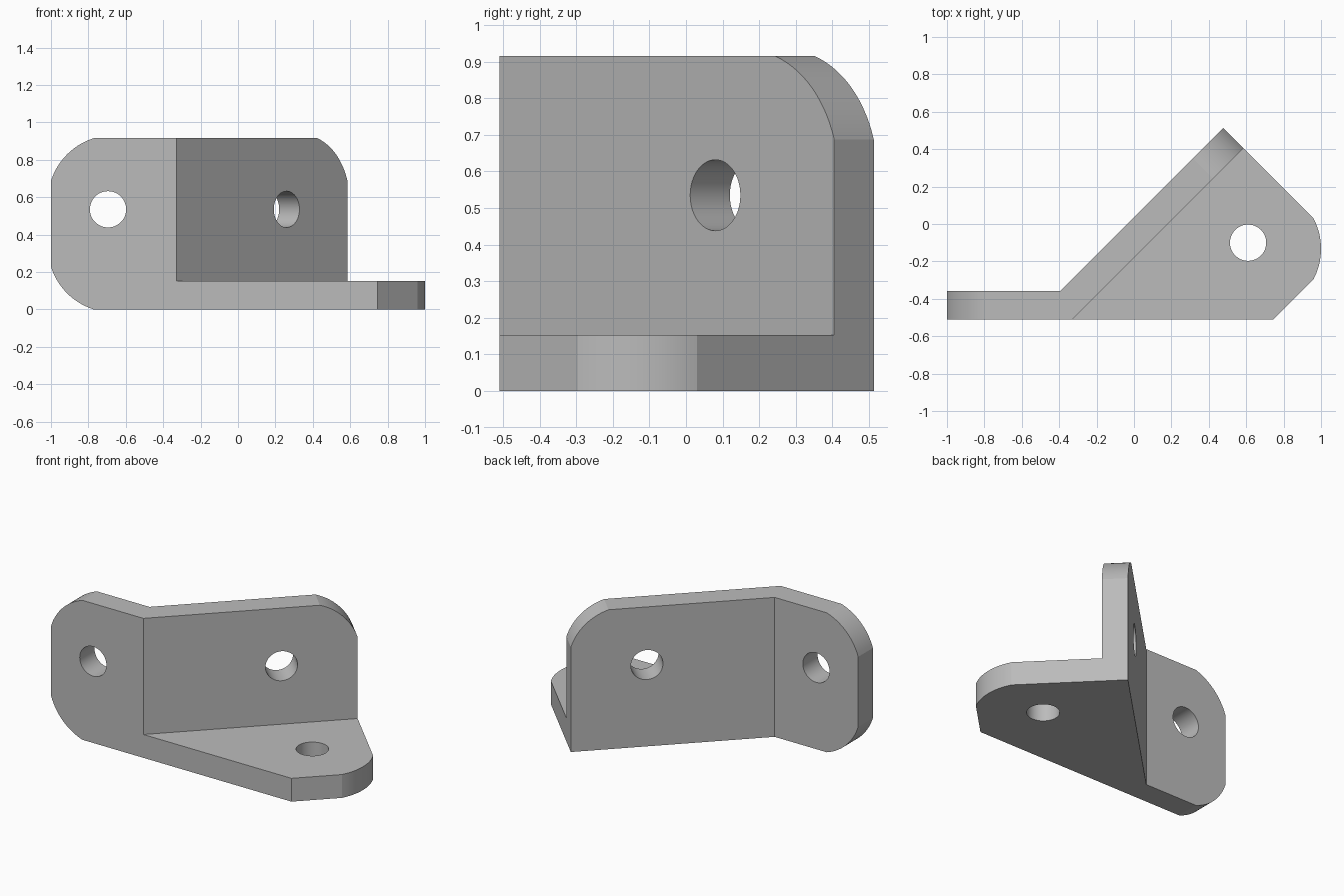
import bpy, bmesh, math
from mathutils import Vector, Matrix

if "Cube" in bpy.data.objects:
    bpy.data.objects.remove(bpy.data.objects["Cube"], do_unlink=True)

THICK, HEIGHT, CLIP = 0.153, 0.915, 0.228
HOLE_Z, HOLE_R = 0.535, 0.097
LENGTH = 0.915 * math.sqrt(2)
X, Y, Z = Vector((1, 0, 0)), Vector((0, 1, 0)), Vector((0, 0, 1))
DIAG = (X + Y).normalized()
BEND = Vector((-0.33, -0.51, 0))      # front corner where the two walls meet

grey = bpy.data.materials.new("plain grey")
grey.use_nodes = True
grey.diffuse_color = (0.5, 0.5, 0.5, 1)
grey.node_tree.nodes["Principled BSDF"].inputs["Base Color"].default_value = (0.5, 0.5, 0.5, 1)


def bulge(p, q, radius=0.35, steps=14):
    """Shallow arc from p to q, bowing to the right of travel."""
    p, q = Vector(p), Vector(q)
    chord = q - p
    left = Vector((-chord.y, chord.x)).normalized()
    half = math.asin(chord.length / 2 / radius)
    centre = (p + q) / 2 + left * radius * math.cos(half)
    return [centre + Matrix.Rotation(2 * half * i / steps, 2) @ (p - centre)
            for i in range(steps + 1)]


def circle(centre, radius, steps=48):
    turn = 2 * math.pi / steps
    return [Vector(centre) + radius * Vector((math.cos(i * turn), math.sin(i * turn)))
            for i in range(steps)]


def slab(name, outline, origin, u, v, thick):
    """Extrude a flat outline backwards from its u, v plane."""
    bm = bmesh.new()
    face = bm.faces.new([bm.verts.new(origin + u * p[0] + v * p[1]) for p in outline])
    extruded = bmesh.ops.extrude_face_region(bm, geom=[face], use_keep_orig=True)["geom"]
    verts = [e for e in extruded if isinstance(e, bmesh.types.BMVert)]
    bmesh.ops.translate(bm, verts=verts, vec=u.cross(v) * -thick)
    bmesh.ops.recalc_face_normals(bm, faces=bm.faces)
    mesh = bpy.data.meshes.new(name)
    bm.to_mesh(mesh)
    bm.free()
    mesh.materials.append(grey)
    obj = bpy.data.objects.new(name, mesh)
    bpy.context.collection.objects.link(obj)
    return obj


def combine(target, other, operation):
    mod = target.modifiers.new(operation, 'BOOLEAN')
    mod.operation, mod.object, mod.solver = operation, other, 'EXACT'
    bpy.ops.object.select_all(action='DESELECT')
    bpy.context.view_layer.objects.active = target
    target.select_set(True)
    bpy.ops.object.modifier_apply(modifier=mod.name)
    bpy.data.objects.remove(other, do_unlink=True)


def plate(name, outline, origin, u, v, hole):
    """Slab with one round bolt hole."""
    obj = slab(name, outline, origin, u, v, THICK)
    cutter = slab("hole_cutter", circle(hole, HOLE_R), origin + u.cross(v) * 0.1,
                  u, v, THICK + 0.2)
    combine(obj, cutter, 'DIFFERENCE')
    return obj


# Side tab, rounded at both outer corners
side_outline = ([(-0.33, 0), (-0.33, HEIGHT)]
                + bulge((-1 + CLIP, HEIGHT), (-1, HEIGHT - CLIP))
                + bulge((-1, CLIP), (-1 + CLIP, 0)))
side_tab = plate("side_tab", side_outline, Y * BEND.y, X, Z, (-0.695, HOLE_Z))

# Diagonal wall, rounded at its free upper corner
wall_outline = ([(0, 0), (LENGTH, 0)]
                + bulge((LENGTH, HEIGHT - CLIP), (LENGTH - CLIP, HEIGHT))
                + [(0, HEIGHT)])
wall = plate("diagonal_wall", wall_outline, BEND, DIAG, Z, (0.59 * math.sqrt(2), HOLE_Z))

# Base foot, reaching under the wall
back = Vector((-1, 1, 0)).normalized() * THICK
end = BEND + DIAG * LENGTH
foot_outline = ([BEND, (0.745, -0.51)] + bulge((0.96, -0.295), (0.96, 0.03))
                + [end + back, BEND + back])
foot = plate("base_foot", foot_outline, Z * THICK, X, Y, (0.61, -0.10))

# Join the plates into one solid bracket
combine(side_tab, wall, 'UNION')
combine(side_tab, foot, 'UNION')
side_tab.name = "corner_bracket"
bpy.ops.object.shade_smooth_by_angle(angle=math.radians(10))
